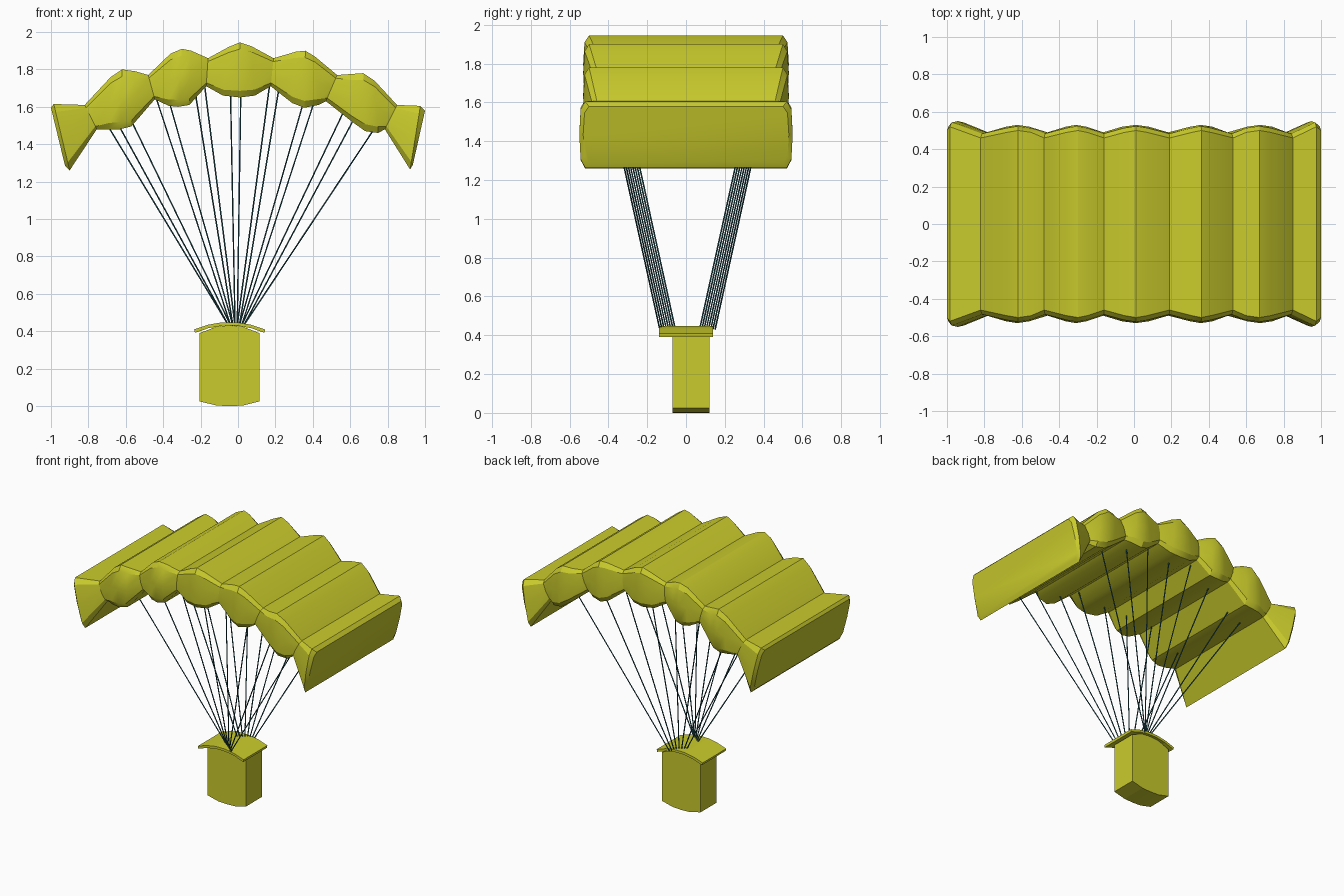
import bpy, bmesh
from mathutils import Vector


def material(name, rgb):
    m = bpy.data.materials.new(name)
    m.diffuse_color = (*rgb, 1)
    return m


YELLOW = material("yellow_fabric", (0.59, 0.60, 0.025))
TEAL = material("dark_cord", (0.02, 0.10, 0.115))


def finish(name, bm, mat, smooth=None):
    bmesh.ops.recalc_face_normals(bm, faces=bm.faces)
    me = bpy.data.meshes.new(name)
    bm.to_mesh(me)
    bm.free()
    me.materials.append(mat)
    ob = bpy.data.objects.new(name, me)
    bpy.context.collection.objects.link(ob)
    if smooth:
        bpy.ops.object.select_all(action='DESELECT')
        ob.select_set(True)
        bpy.context.view_layer.objects.active = ob
        bpy.ops.object.shade_smooth_by_angle(angle=smooth)
    return ob


def loft(rings):
    bm = bmesh.new()
    rows = [[bm.verts.new(p) for p in r] for r in rings]
    n = len(rows[0])
    for a, b in zip(rows, rows[1:]):
        for i in range(n):
            j = (i + 1) % n
            bm.faces.new((a[i], a[j], b[j], b[i]))
    bm.faces.new(rows[0])
    bm.faces.new(rows[-1])
    return bm


# Canopy: ribs across the span (top x, top z, bottom x, bottom z, half depth)
RIBS = [
    (-1.00, 1.595, -0.925, 1.285, 0.53), (-0.985, 1.615, -0.90, 1.26, 0.55),
    (-0.82, 1.61, -0.755, 1.48, 0.49),
    (-0.68, 1.76, -0.69, 1.48, 0.52), (-0.62, 1.80, -0.63, 1.48, 0.53),
    (-0.55, 1.79, -0.57, 1.495, 0.52), (-0.48, 1.77, -0.445, 1.64, 0.49),
    (-0.36, 1.885, -0.37, 1.605, 0.52), (-0.30, 1.91, -0.32, 1.60, 0.53),
    (-0.25, 1.90, -0.26, 1.61, 0.52), (-0.16, 1.86, -0.17, 1.71, 0.49),
    (-0.05, 1.92, -0.08, 1.66, 0.52), (0.01, 1.945, 0.01, 1.65, 0.53),
    (0.07, 1.925, 0.09, 1.66, 0.52), (0.19, 1.86, 0.175, 1.71, 0.49),
    (0.31, 1.895, 0.29, 1.62, 0.52), (0.36, 1.90, 0.355, 1.595, 0.53),
    (0.41, 1.87, 0.43, 1.61, 0.52), (0.53, 1.77, 0.47, 1.63, 0.49),
    (0.60, 1.775, 0.61, 1.52, 0.52), (0.67, 1.78, 0.68, 1.47, 0.53),
    (0.73, 1.74, 0.75, 1.46, 0.52), (0.85, 1.61, 0.785, 1.48, 0.49),
    (0.975, 1.605, 0.92, 1.265, 0.55), (1.00, 1.58, 0.935, 1.29, 0.53),
]
EDGE = [(0, 0.03), (0.12, 0.007), (0.5, 0), (0.88, 0.007), (1, 0.03)]


def rib_ring(xt, zt, xb, zb, h):
    side = [(xt + (xb - xt) * t, h - inset, zt + (zb - zt) * t) for t, inset in EDGE]
    return side + [(x, -y, z) for x, y, z in reversed(side)]


finish("canopy", loft([rib_ring(*r) for r in RIBS]), YELLOW, 0.5)


# Suspension cords: two fans of eight, front and back
def cord(bm, a, b, r=0.004, sides=6):
    d = b - a
    rot = d.to_track_quat('Z', 'Y').to_matrix().to_4x4()
    rot.translation = (a + b) / 2
    bmesh.ops.create_cone(bm, cap_ends=True, segments=sides, radius1=r, radius2=r,
                          depth=d.length, matrix=rot)


FANS = [
    ("front_cords", -1, 0.055, [(-0.64, 1.49), (-0.44, 1.64), (-0.23, 1.67), (-0.04, 1.66),
                                (0.17, 1.71), (0.35, 1.61), (0.57, 1.57), (0.73, 1.47)]),
    ("back_cords", 1, 0.07, [(-0.70, 1.49), (-0.57, 1.51), (-0.37, 1.62), (-0.18, 1.71),
                             (0.015, 1.66), (0.22, 1.69), (0.41, 1.62), (0.62, 1.52)]),
]
for name, sgn, y0, tops in FANS:
    bm = bmesh.new()
    for i, (x, z) in enumerate(tops):
        y = y0 + 0.08 * i / 7
        cord(bm, Vector((-0.05 + 0.08 * i / 7, sgn * y, 0.43)),
             Vector((x, sgn * (y + 0.225 * (z - 0.44)), z + 0.015)))
    finish(name, bm, TEAL, 0.9)


# Cargo box and its curved lid: profiles in xz pushed along y
def extrude_y(name, profile, y0, y1):
    finish(name, loft([[(x, y, z) for x, z in profile] for y in (y0, y1)]), YELLOW)


extrude_y("cargo_box", [(-0.205, 0.025), (-0.115, 0.003), (-0.045, 0), (0.025, 0.003),
                        (0.115, 0.025), (0.115, 0.39), (0.025, 0.425),
                        (-0.045, 0.432), (-0.115, 0.425), (-0.205, 0.39)], -0.07, 0.12)

arc = [(-0.235, 0.41), (-0.16, 0.435), (-0.085, 0.448), (-0.005, 0.448),
       (0.07, 0.435), (0.145, 0.41)]
extrude_y("box_lid", arc + [(x * 0.98, z - 0.018) for x, z in reversed(arc)], -0.14, 0.14)
